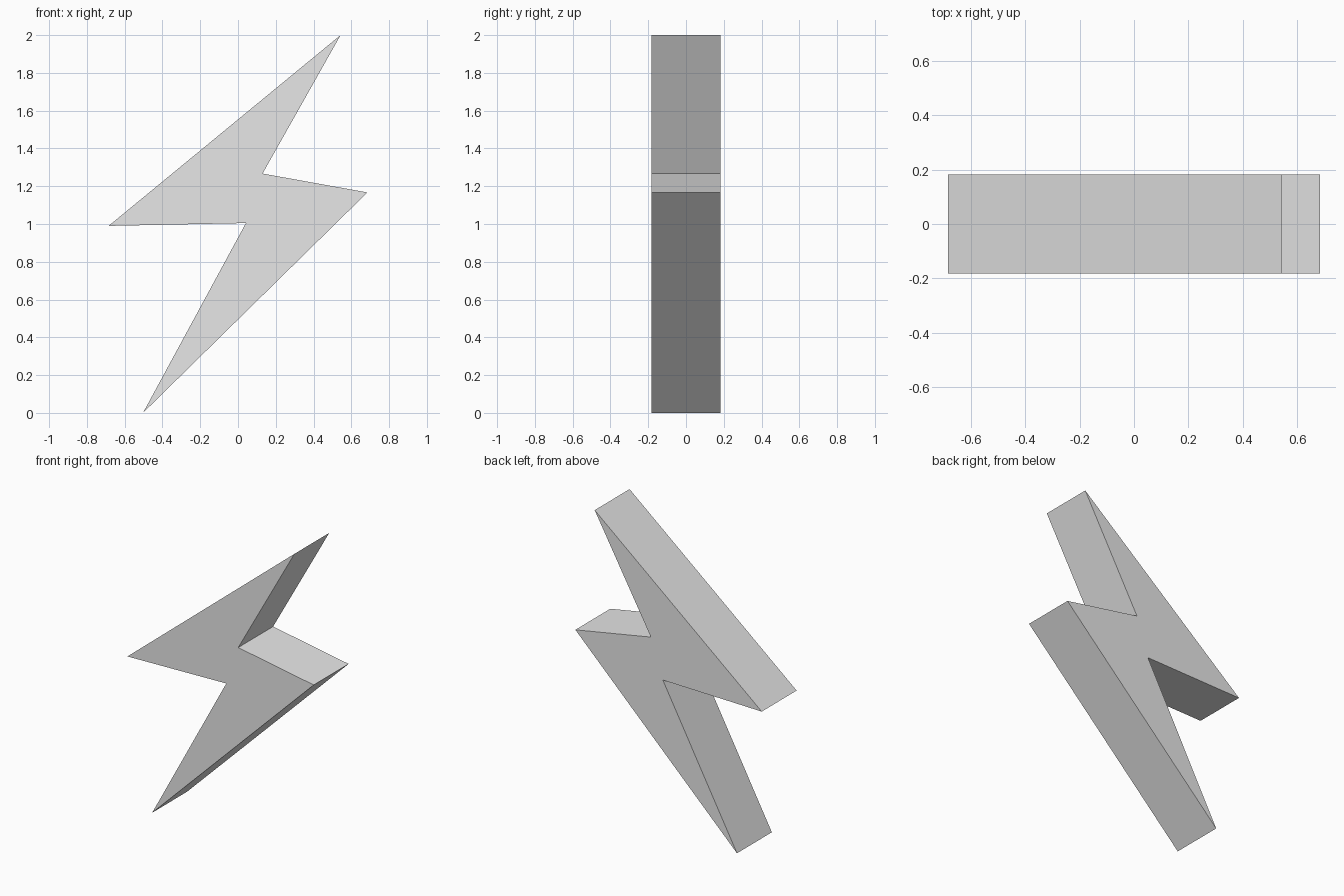
import bpy
import bmesh

cube = bpy.data.objects.get("Cube")
if cube:
    bpy.data.objects.remove(cube, do_unlink=True)

# Single grey material
grey = bpy.data.materials.new("light_grey")
grey.use_nodes = True
colour = (0.8, 0.8, 0.8, 1.0)
grey.diffuse_color = colour
grey.node_tree.nodes["Principled BSDF"].inputs["Base Color"].default_value = colour

# Zigzag outline in the x-z plane, from the top tip down the right side
outline = [
    (0.543, 2.0), (0.13, 1.267), (0.685, 1.167),
    (-0.503, 0.0), (0.042, 1.005), (-0.685, 0.99),
]
depth = 0.366

# Front face extruded straight back into a solid
bm = bmesh.new()
front = bm.faces.new([bm.verts.new((x, -depth / 2, z)) for x, z in outline])
result = bmesh.ops.extrude_face_region(bm, geom=[front], use_keep_orig=True)
back_verts = [v for v in result["geom"] if isinstance(v, bmesh.types.BMVert)]
bmesh.ops.translate(bm, verts=back_verts, vec=(0, depth, 0))
bmesh.ops.recalc_face_normals(bm, faces=bm.faces)

mesh = bpy.data.meshes.new("lightning_bolt")
bm.to_mesh(mesh)
bm.free()
mesh.materials.append(grey)
bolt = bpy.data.objects.new("lightning_bolt", mesh)
bpy.context.collection.objects.link(bolt)
